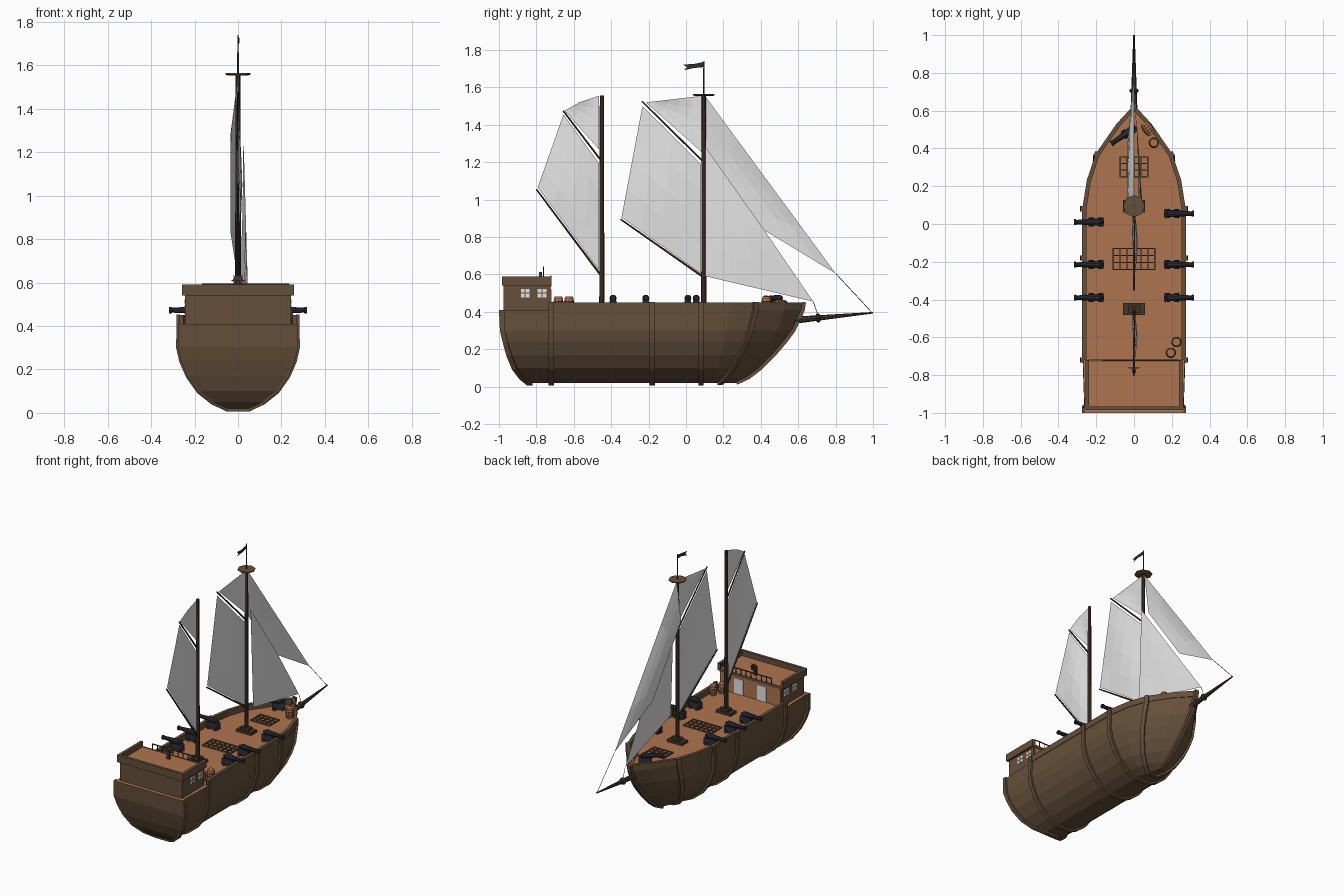
import bpy, bmesh, math
from mathutils import Vector as V, Matrix

if "Cube" in bpy.data.objects:
    bpy.data.objects.remove(bpy.data.objects["Cube"])

def mat(name, *c):
    m = bpy.data.materials.new(name)
    m.diffuse_color = (*c, 1)
    m.use_nodes = True
    m.node_tree.nodes["Principled BSDF"].inputs["Base Color"].default_value = m.diffuse_color
    return m

HULL = mat("hull_brown", .13, .08, .043)
DECK = mat("deck_orange", .43, .175, .08)
DARK = mat("dark_wood", .06, .037, .022)
SAIL = mat("sail_white", .78, .78, .78)
IRON = mat("gun_iron", .028, .028, .042)
ROPE = mat("rope_black", .02, .016, .012)

def mesh(name, verts, faces, m, mirror=False):
    me = bpy.data.meshes.new(name)
    me.from_pydata([tuple(v) for v in verts], [], faces)
    bm = bmesh.new()
    bm.from_mesh(me)
    bmesh.ops.recalc_face_normals(bm, faces=bm.faces[:])
    bm.to_mesh(me)
    bm.free()
    me.materials.append(m)
    ob = bpy.data.objects.new(name, me)
    bpy.context.collection.objects.link(ob)
    if mirror:
        ob.modifiers.new("mirror", 'MIRROR')
    return ob

def box(name, lo, hi, m, mirror=False):
    v = [(x, y, z) for x in (lo[0], hi[0]) for y in (lo[1], hi[1]) for z in (lo[2], hi[2])]
    f = [(0, 1, 3, 2), (4, 6, 7, 5), (0, 4, 5, 1), (2, 3, 7, 6), (0, 2, 6, 4), (1, 5, 7, 3)]
    return mesh(name, v, f, m, mirror)

def lathe(name, a, d, profile, n, m):
    # profile of (radius, distance) turned about direction d from point a
    q = V(d).to_track_quat('Z', 'Y')
    v = [V(a) + q @ V((r * math.cos(2 * math.pi * i / n), r * math.sin(2 * math.pi * i / n), h))
         for r, h in profile for i in range(n)]
    f = [(k * n + i, k * n + (i + 1) % n, (k + 1) * n + (i + 1) % n, (k + 1) * n + i)
         for k in range(len(profile) - 1) for i in range(n)]
    f += [tuple(range(n)), tuple(range(len(v) - n, len(v)))]
    return mesh(name, v, f, m)

def rod(name, a, b, r1, r2, n, m):
    d = V(b) - V(a)
    return lathe(name, a, d, [(r1, 0), (r2, d.length)], n, m)

def sweep(name, path, side, half, inner, outer, m):
    # rectangular strip along a path, mirrored to the other side
    path, side, v = [V(p) for p in path], V(side).normalized(), []
    for i, p in enumerate(path):
        t = path[min(i + 1, len(path) - 1)] - path[max(i - 1, 0)]
        n = t.cross(side).normalized()
        v += [p + side * half + n * outer, p - side * half + n * outer,
              p - side * half - n * inner, p + side * half - n * inner]
    f = [(4 * k + i, 4 * k + (i + 1) % 4, 4 * k + 4 + (i + 1) % 4, 4 * k + 4 + i)
         for k in range(len(path) - 1) for i in range(4)]
    f += [(0, 1, 2, 3), tuple(range(len(v) - 4, len(v)))]
    return mesh(name, v, f, m, True)

# ---- hull: levels of (z, half width, stern y, stem y)
LEVELS = [(.41, .27, -1, .625), (.30, .272, -.995, .575), (.24, .258, -.98, .53), (.17, .228, -.96, .47),
          (.10, .178, -.93, .40), (.05, .115, -.89, .335), (.02, .05, -.85, .27), (.02, 0, -.85, .27)]
BOW = [(0, 1), (.28, .91), (.53, .74), (.82, .335), (1, 0)]

def outline(z, w, stern, stem):
    pts = [V((w * .965, stern, z)), V((w, -.72, z)), V((w, -.18, z))]
    return pts + [V((w * k, .08 + (stem - .08) * f, z)) for f, k in BOW]

rows = [outline(*l) for l in LEVELS]
for r in rows:
    r.insert(0, V((0, r[0].y, r[0].z)))
C = len(rows[0])
mesh("hull", [p for r in rows for p in r],
     [(i * C + j, i * C + j + 1, (i + 1) * C + j + 1, (i + 1) * C + j)
      for i in range(len(rows) - 1) for j in range(C - 1)], HULL, True)
mesh("main_deck", [p for p in rows[0]], [tuple(range(C))], DECK, True)

# ---- frames, stem and bulwark
def column(j):
    return [r[j] for r in rows[:-1]] + [V((0, rows[-1][j].y, rows[-1][j].z))]

def up(p):
    return V((p.x, p.y, .452))

for j, nm in ((2, "aft"), (3, "middle"), (4, "fore")):
    c = column(j)
    sweep(nm + "_frame", [up(c[0])] + c, (0, 1, 0), .014, .004, .013, HULL)
c = column(6)
sweep("bow_frame", [up(c[0])] + c, (-.5, .85, 0), .014, .004, .012, HULL)
sweep("stern_frame", [p + V((0, .014, 0)) for p in column(1)], (0, 1, 0), .014, .006, .014, HULL)
c = column(8)
sweep("stem_post", [V((0, .632, .452))] + c, (-1, 0, 0), .014, .01, .01, HULL)
sweep("bulwark", [V((p.x, p.y, .43)) for p in rows[0][2:]], (0, 0, 1), .021, .018, .004, HULL)

# ---- aft cabin
box("cabin", (-.243, -.975, .4), (.243, -.727, .55), HULL)
box("cabin_front", (-.235, -.727, .41), (.235, -.722, .545), DECK)
box("cabin_roof_deck", (-.245, -.975, .55), (.245, -.722, .553), DECK)
box("cabin_side_rail", (.238, -.985, .54), (.258, -.72, .59), HULL, True)
box("cabin_stern_rail", (-.24, -.985, .54), (.24, -.965, .59), HULL)
box("cabin_front_beam", (-.24, -.727, .535), (.24, -.718, .555), HULL)
for y in (-.86, -.77):
    for dy in (-.013, .013):
        for z in (.487, .513):
            box("window_pane", (.243, y + dy - .01, z - .01), (.246, y + dy + .01, z + .01), SAIL, True)
box("cabin_door", (.055, -.722, .412), (.125, -.718, .52), SAIL, True)
# railing at the cabin roof edge
rod("railing_bar", (-.165, -.722, .592), (.235, -.722, .592), .004, .004, 6, DARK)
for i in range(11):
    x = -.165 + .04 * i
    rod("railing_post", (x, -.722, .55), (x, -.722, .592), .003, .003, 5, DARK)
# steering wheel
box("wheel_stand", (-.01, -.785, .55), (.01, -.77, .612), DARK)
ring = [(.0235, -.003), (.0235, .003), (.018, .003), (.018, -.003), (.0235, -.003)]
lathe("wheel_rim", (0, -.762, .61), (0, 1, 0), ring, 12, DARK)
for i in range(4):
    a = math.pi * i / 4
    d = V((math.cos(a), 0, math.sin(a))) * .031
    rod("wheel_spoke", V((0, -.762, .61)) - d, V((0, -.762, .61)) + d, .002, .002, 5, DARK)

# ---- masts, spars and bowsprit
for nm, y in (("main", .095), ("mizzen", -.45)):
    box(nm + "_mast_base", (-.058, y - .033, .41), (.058, y + .033, .428), DARK)
    box(nm + "_mast_step", (-.03, y - .022, .428), (.03, y + .022, .445), DARK)
    rod(nm + "_mast", (0, y, .41), (0, y, 1.557), .014, .011, 8, DARK)
rod("main_gaff", (0, .09, 1.205), (0, -.235, 1.525), .006, .005, 6, DARK)
rod("main_boom", (0, .09, .588), (0, -.35, .895), .007, .005, 6, DARK)
rod("mizzen_gaff", (0, -.455, 1.21), (0, -.657, 1.475), .006, .005, 6, DARK)
rod("mizzen_boom", (0, -.455, .595), (0, -.8, 1.055), .007, .005, 6, DARK)
lathe("crows_nest", (0, .095, 1.553), (0, 0, 1), [(.045, 0), (.058, .005), (.058, .011), (.05, .011)], 8, HULL)
rod("flag_pole", (0, .095, 1.56), (0, .095, 1.74), .004, .003, 6, DARK)
mesh("flag", [(0, .093, 1.735), (.006, .04, 1.725), (0, -.015, 1.722), (0, .005, 1.708), (0, -.01, 1.692),
              (.006, .04, 1.703), (0, .093, 1.708)], [(0, 1, 5, 6), (1, 2, 3), (1, 3, 5), (3, 4, 5)], IRON)
rod("bowsprit", (0, .58, .355), (0, 1, .395), .019, .004, 8, DARK)
lathe("bowsprit_collar", (0, .695, .366), (0, 1, .1), [(.017, 0), (.024, .006), (.024, .016), (.016, .022)], 8, DARK)

# ---- sails: patch between four corners with a belly
def sail(name, a, b, c, d, belly, n=4):
    a, b, c, d = V(a), V(b), V(c), V(d)
    v = []
    for i in range(n + 1):
        for j in range(n + 1):
            s, t = i / n, j / n
            p = a.lerp(b, s).lerp(d.lerp(c, s), t)
            p.x += belly * math.sin(math.pi * s) * math.sin(math.pi * t)
            v.append(p)
    f = [(i * (n + 1) + j, i * (n + 1) + j + 1, (i + 1) * (n + 1) + j + 1, (i + 1) * (n + 1) + j)
         for i in range(n) for j in range(n)]
    mesh(name, v, f, SAIL)

sail("main_sail", (0, -.233, 1.5), (0, -.345, .905), (0, .08, .605), (0, .08, 1.19), .02)
sail("main_topsail", (0, -.215, 1.52), (0, -.15, 1.527), (0, .088, 1.555), (0, .088, 1.25), -.01)
sail("mizzen_sail", (0, -.655, 1.455), (0, -.793, 1.065), (0, -.466, .625), (0, -.466, 1.195), .018)
sail("mizzen_topsail", (0, -.65, 1.475), (0, -.57, 1.52), (0, -.466, 1.555), (0, -.466, 1.27), -.01)
sail("outer_jib", (0, .105, 1.55), (0, .8, .605), (-.035, .42, .835), (-.035, .105, 1.28), -.01)
sail("inner_jib", (.025, .105, 1.28), (.02, .42, .835), (0, .68, .455), (.045, .105, .59), .008)
rod("outer_jib_rope", (0, .8, .605), (0, .995, .395), .0017, .0017, 4, ROPE)
rod("inner_jib_rope", (0, .68, .455), (0, .71, .37), .0017, .0017, 4, ROPE)

# ---- cannons on carriages
GUN = [(.004, 0), (.008, .006), (.005, .014), (.017, .02), (.019, .04), (.016, .075), (.012, .145),
       (.016, .15), (.015, .16), (.008, .16), (.008, .14)]

def cannon(x, y, dx, dy):
    d = V((dx, dy, 0)).normalized()
    lathe("cannon_barrel", (x, y, .473), d, GUN, 10, IRON)
    car = box("cannon_carriage", (.0, -.018, .415), (.085, .018, .46), IRON)
    car.matrix_world = Matrix.Translation((x, y, 0)) @ Matrix.Rotation(math.atan2(dy, dx), 4, 'Z')
    for s in (.018, .068):
        p, w = V((x, y, .42)) + d * s, V((-d.y, d.x, 0)) * .024
        rod("cannon_wheels", p - w, p + w, .011, .011, 8, IRON)

for x, y in ((1, .055), (1, -.215), (1, -.39), (-1, .01), (-1, -.215), (-1, -.39)):
    cannon(.158 * x, y, x, 0)
cannon(.01, .515, -.82, -.57)

# ---- barrels
KEG = [(.021, 0), (.026, .018), (.028, .036), (.026, .054), (.021, .072)]

def barrel(a, d):
    lathe("barrel", a, d, KEG, 10, DECK)
    for h, r in ((.012, .0255), (.027, .0282), (.043, .0282), (.058, .0255)):
        lathe("barrel_hoop", V(a) + V(d).normalized() * h, d, [(r, 0), (r, .004)], 10, DARK)

barrel((.225, -.625, .41), (0, 0, 1))
barrel((.195, -.682, .41), (0, 0, 1))
barrel((.105, .43, .41), (0, 0, 1))
barrel((.095, .475, .438), (-.55, .8, 0))

# ---- deck gratings
def grating(x0, x1, y0, y1, nx, ny):
    for i in range(nx + 1):
        x = x0 + (x1 - x0) * i / nx
        box("grating_bar", (x - .003, y0 - .003, .41), (x + .003, y1 + .003, .418), HULL)
    for j in range(ny + 1):
        y = y0 + (y1 - y0) * j / ny
        box("grating_bar", (x0 - .003, y - .003, .41), (x1 + .003, y + .003, .418), HULL)

grating(-.11, .11, -.24, -.13, 6, 3)
grating(-.073, .073, .25, .355, 4, 3)
